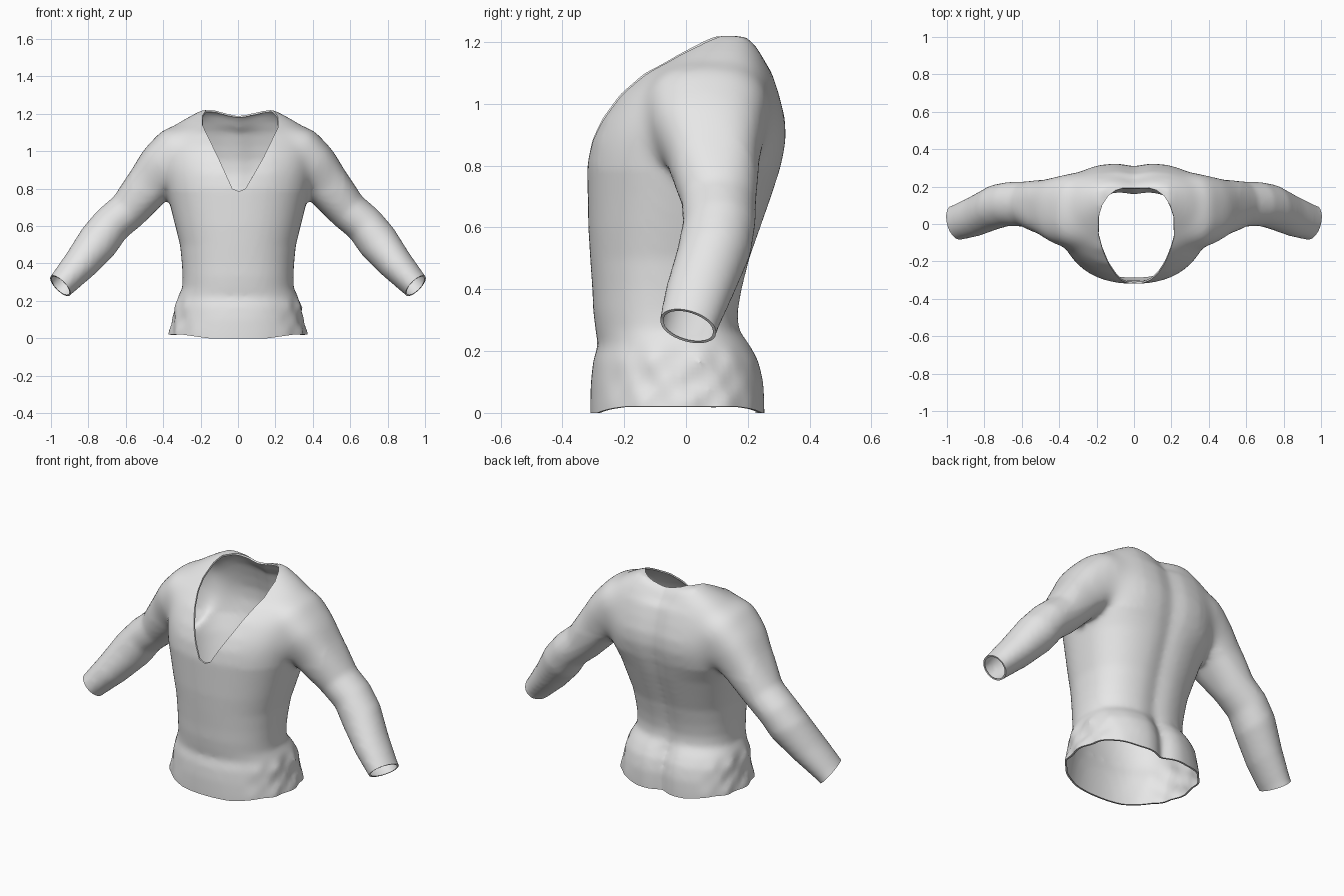
import bpy, bmesh, math
from mathutils import Vector

if "Cube" in bpy.data.objects:
    bpy.data.objects.remove(bpy.data.objects["Cube"])

fabric = bpy.data.materials.new("grey_fabric")
fabric.diffuse_color = (0.8, 0.8, 0.8, 1)
fabric.use_nodes = True
fabric.node_tree.nodes["Principled BSDF"].inputs["Base Color"].default_value = fabric.diffuse_color
N = 64


def loft(bm, rings):
    """Closed tube through a list of point rings."""
    vs = [[bm.verts.new(p) for p in ring] for ring in rings]
    n = len(vs[0])
    for a, b in zip(vs, vs[1:]):
        for i in range(n):
            j = (i + 1) % n
            bm.faces.new((a[i], a[j], b[j], b[i]))
    bm.faces.new(vs[0][::-1])
    bm.faces.new(vs[-1])


def make_object(name, bm):
    bmesh.ops.recalc_face_normals(bm, faces=bm.faces[:])
    me = bpy.data.meshes.new(name)
    bm.to_mesh(me)
    bm.free()
    ob = bpy.data.objects.new(name, me)
    bpy.context.collection.objects.link(ob)
    return ob


def apply_modifier(ob, kind, **props):
    mod = ob.modifiers.new(kind, kind)
    for key, value in props.items():
        setattr(mod, key, value)
    bpy.context.view_layer.objects.active = ob
    bpy.ops.object.modifier_apply(modifier=mod.name)


def spow(v, e):
    return math.copysign(abs(v) ** e, v)


# Torso sections: height, half width, front y, back y
TORSO = [
    (-0.06, 0.37, -0.31, 0.26), (0.03, 0.364, -0.31, 0.26),
    (0.10, 0.347, -0.308, 0.257), (0.17, 0.34, -0.30, 0.24),
    (0.22, 0.322, -0.285, 0.212), (0.27, 0.298, -0.293, 0.175),
    (0.33, 0.296, -0.30, 0.173), (0.40, 0.30, -0.303, 0.185),
    (0.50, 0.31, -0.31, 0.21), (0.60, 0.335, -0.316, 0.245),
    (0.70, 0.36, -0.318, 0.28), (0.80, 0.385, -0.32, 0.31),
    (0.88, 0.40, -0.307, 0.325), (0.95, 0.405, -0.278, 0.323),
    (1.03, 0.405, -0.225, 0.303), (1.10, 0.385, -0.15, 0.28),
    (1.16, 0.31, -0.055, 0.253), (1.20, 0.24, 0.01, 0.23),
    (1.225, 0.19, 0.06, 0.207),
]


def torso_ring(z, hw, yf, yb):
    ring = []
    for i in range(N):
        t = 2 * math.pi * i / N
        c, s = math.cos(t), math.sin(t)
        back = 2.55 if z < 0.75 else 3.0
        e = 2 / (back if s > 0 else 2.2)
        x = hw * spow(c, e)
        y = (yf + yb) / 2 + (yb - yf) / 2 * spow(s, e)
        if s > 0:                          # spine groove, deeper at the hem
            depth = 0.04 if z < 0.25 else 0.016
            y -= depth * math.exp(-(x / 0.05) ** 2)
        h = z
        if 0 < z < 0.2:                    # gathered folds at the sides
            x *= 1 + 0.035 * c * c * math.sin(t * 14 + z * 30)
        if z > 1.15:                       # collar dips at the nape
            h -= 0.035 * math.exp(-(x / 0.12) ** 2)
        ring.append((x, y, h))
    return ring


# Sleeve sections: centre x, centre z, radius, centre y, half depth
SLEEVE = [
    (0.20, 1.01, 0.15, 0.07, 0.20), (0.32, 0.97, 0.17, 0.07, 0.205),
    (0.405, 0.90, 0.148, 0.073, 0.182), (0.475, 0.82, 0.124, 0.088, 0.15),
    (0.588, 0.683, 0.107, 0.106, 0.121), (0.675, 0.61, 0.106, 0.107, 0.118),
    (0.745, 0.52, 0.111, 0.09, 0.12), (0.845, 0.395, 0.093, 0.045, 0.112),
    (0.95, 0.28, 0.073, 0.008, 0.098), (1.04, 0.18, 0.067, -0.015, 0.092),
]


def sleeve_ring(k, side):
    x, z, r, cy, hy = SLEEVE[k]
    a, b = SLEEVE[max(k - 1, 0)], SLEEVE[min(k + 1, len(SLEEVE) - 1)]
    d = Vector((b[0] - a[0], b[1] - a[1])).normalized()
    e = 0.78 if k < 4 else 1               # squarer section at the armpit
    ring = []
    for i in range(32):
        t = 2 * math.pi * i / 32
        u = r * spow(math.cos(t), e)
        ring.append((side * (x - d.y * u), cy + hy * spow(math.sin(t), e), z + d.x * u))
    return ring


# Torso and both sleeves fused into one soft garment
bm = bmesh.new()
loft(bm, [torso_ring(*row) for row in TORSO])
for side in (1, -1):
    loft(bm, [sleeve_ring(k, side) for k in range(len(SLEEVE))])
shirt = make_object("shirt", bm)
apply_modifier(shirt, "REMESH", mode="VOXEL", voxel_size=0.015)
apply_modifier(shirt, "SMOOTH", factor=0.5, iterations=7)

# Extra softening where the sleeves flow into chest, back and shoulders
bm = bmesh.new()
bm.from_mesh(shirt.data)
for grow in (0, 0.015, 0.03, 0.045):
    soft = [v for v in bm.verts
            if v.co.z > 0.84 - grow and 0.24 - grow < abs(v.co.x) < 0.52 + grow]
    for _ in range(7):
        bmesh.ops.smooth_vert(bm, verts=soft, factor=0.5,
                              use_axis_x=True, use_axis_y=True, use_axis_z=True)
bm.to_mesh(shirt.data)
bm.free()

# V neck opening: cutter faces carry slot 1 and are removed after the cut
OUTLINE = [(-0.03, 0.80), (0.005, 0.785), (0.04, 0.80), (0.135, 0.965),
           (0.215, 1.13), (0.205, 1.35), (-0.185, 1.35), (-0.19, 1.14),
           (-0.105, 0.965)]
bm = bmesh.new()
loft(bm, [[(0.01 + (x - 0.01) * w, y, z) for x, z in OUTLINE]
          for y, w in ((-0.6, 1), (0.04, 1), (0.10, 0.91), (0.15, 0.75),
                       (0.18, 0.55), (0.193, 0.35))])
cutter = make_object("neck_cutter", bm)
cutter.hide_render = True
for ob in (shirt, cutter):
    ob.data.materials.clear()
    ob.data.materials.append(fabric)
    ob.data.materials.append(fabric)
for p in shirt.data.polygons:
    p.material_index = 0
for p in cutter.data.polygons:
    p.material_index = 1
apply_modifier(shirt, "BOOLEAN", operation="DIFFERENCE", solver="EXACT", object=cutter)
bpy.data.objects.remove(cutter)

bm = bmesh.new()
bm.from_mesh(shirt.data)
bmesh.ops.delete(bm, geom=[f for f in bm.faces if f.material_index == 1], context="FACES")

# Open hem and cuffs
for co, no in (((0, 0, 0.01), (0, 0, -1)),
               ((0.95, 0.008, 0.28), (0.7, -0.3, -0.7)),
               ((-0.95, 0.008, 0.28), (-0.7, -0.3, -0.7))):
    bmesh.ops.bisect_plane(bm, geom=bm.verts[:] + bm.edges[:] + bm.faces[:],
                           plane_co=co, plane_no=no, clear_outer=True)
for v in bm.verts:                         # hem sags slightly in front and behind
    near = max(0, 1 - (v.co.z - 0.01) / 0.08)
    side = min(1, max(0, (abs(v.co.x) - 0.16) / 0.14))
    v.co.z += near * (0.02 * side - 0.01)

# Narrow turned-in lip along every opening
bm.normal_update()
inward = {v: v.normal.copy() for v in bm.verts if v.is_boundary}
rim = [e for e in bm.edges if e.is_boundary]
new = bmesh.ops.extrude_edge_only(bm, edges=rim)["geom"]
for v in [g for g in new if isinstance(g, bmesh.types.BMVert)]:
    source = next((e.other_vert(v) for e in v.link_edges if e.other_vert(v) in inward), None)
    if source:
        v.co -= inward[source] * 0.01
bm.to_mesh(shirt.data)
bm.free()
shirt.data.materials.pop(index=1)

bpy.ops.object.select_all(action="DESELECT")
shirt.select_set(True)
bpy.context.view_layer.objects.active = shirt
bpy.ops.object.shade_smooth_by_angle(angle=math.radians(50))
